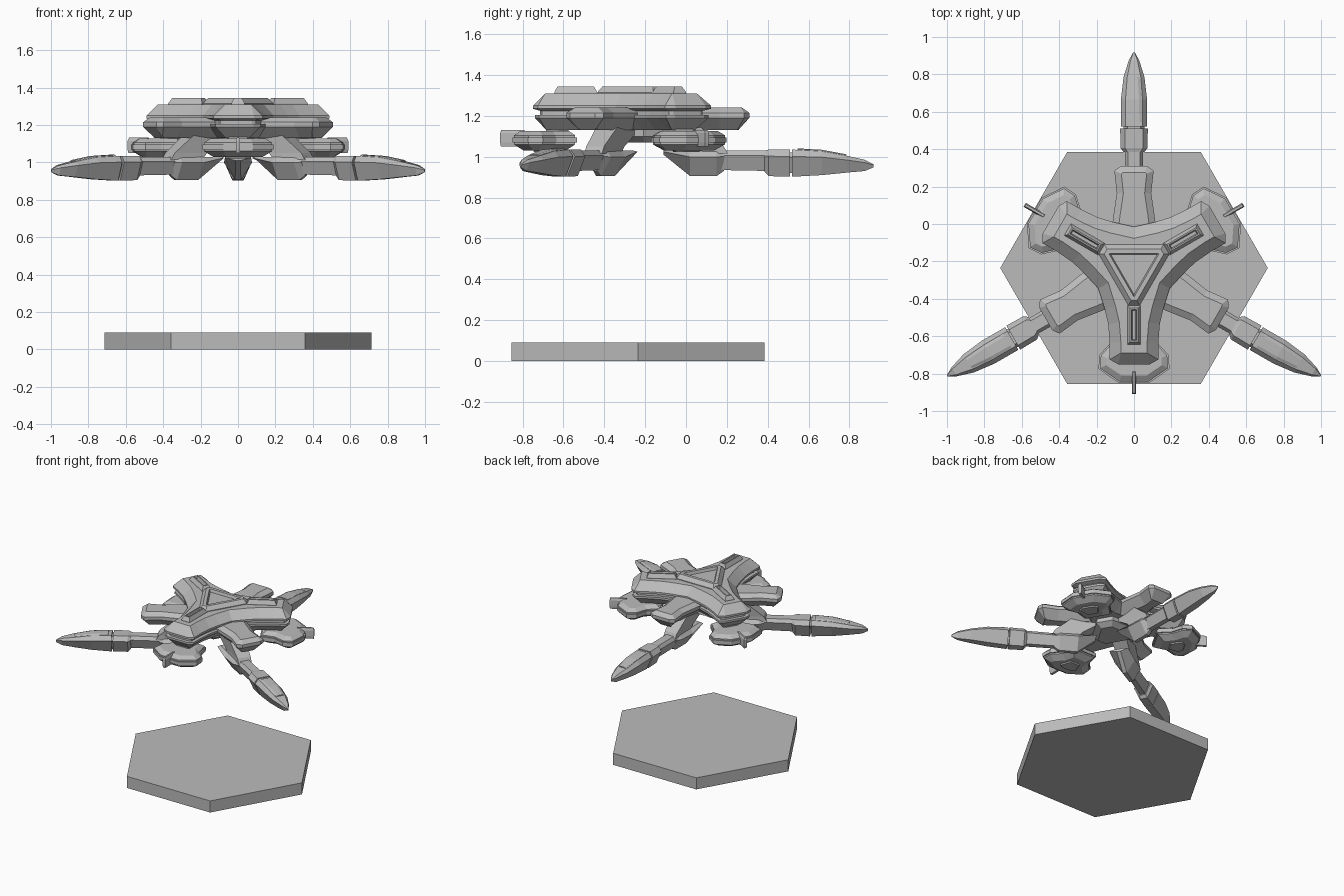
import bpy, bmesh
from math import radians
from mathutils import Matrix, Vector

if "Cube" in bpy.data.objects:
    bpy.data.objects.remove(bpy.data.objects["Cube"])

CENTRE = Matrix.Translation((0, -0.235, 0))
LOBES = {"front": 270, "left": 30, "right": 150}
ARMS = {"back": 90, "right": 210, "left": 330}

grey = bpy.data.materials.new("hull_grey")
grey.use_nodes = True
grey.diffuse_color = (0.5, 0.5, 0.5, 1)
grey.node_tree.nodes["Principled BSDF"].inputs["Base Color"].default_value = (0.5, 0.5, 0.5, 1)


def loft(name, rings):
    """Bridge rings of 3D points into a closed, flat-shaded mesh."""
    bm = bmesh.new()
    loops = [[bm.verts.new(p) for p in ring] for ring in rings]
    n = len(loops[0])
    for a, b in zip(loops, loops[1:]):
        for i in range(n):
            j = (i + 1) % n
            bm.faces.new((a[i], a[j], b[j], b[i]))
    bm.faces.new(loops[0][::-1])
    bm.faces.new(loops[-1])
    bmesh.ops.recalc_face_normals(bm, faces=bm.faces)
    mesh = bpy.data.meshes.new(name)
    bm.to_mesh(mesh)
    bm.free()
    mesh.materials.append(grey)
    return mesh


def place(name, mesh, angle=0):
    ob = bpy.data.objects.new(name, mesh)
    ob.matrix_world = CENTRE @ Matrix.Rotation(radians(angle), 4, "Z")
    bpy.context.collection.objects.link(ob)


def place_three(name, mesh, directions):
    for side, angle in directions.items():
        place(f"{side}_{name}", mesh, angle)


def inset(outline, d):
    """Move every edge of a counter-clockwise outline inward by d."""
    out = []
    for i, p in enumerate(outline):
        e1 = (p - outline[i - 1]).normalized()
        e2 = (outline[(i + 1) % len(outline)] - p).normalized()
        n1, n2 = Vector((-e1.y, e1.x)), Vector((-e2.y, e2.x))
        out.append(p + (n1 + n2) * d / (1 + n1.dot(n2)))
    return out


def slab(name, outline, levels):
    """Stack an outline at (height, inset) levels."""
    return loft(name, [[(p.x, p.y, z) for p in inset(outline, d)] for z, d in levels])


def mirrored(half):
    """Outline from its half at positive y, ordered from outer to inner."""
    return [Vector(p) for p in half] + [Vector((x, -y)) for x, y in reversed(half)]


def three_way(half, valley=None):
    """Outline with three lobes and an optional valley point between them."""
    pts = []
    for a in LOBES.values():
        lobe = [(x, -y) for x, y in reversed(half)] + half
        pts += [Matrix.Rotation(radians(a), 2) @ Vector(p) for p in lobe]
        if valley:
            pts.append(Matrix.Rotation(radians(a + 60), 2) @ Vector((valley, 0)))
    order = len(pts) // 3
    return pts[2 * order:] + pts[:2 * order]


def beam(name, sections, bottom=0.4):
    """Faceted beam from (distance, half width, top, bottom) sections."""
    rings = []
    for x, w, zt, zb in sections:
        shoulder = zt - 0.25 * (zt - zb)
        side = [(0.65 * w, zt), (w, shoulder), (bottom * w, zb)]
        rings.append([(x, y, z) for y, z in side] +
                     [(x, -y, z) for y, z in reversed(side)])
    return loft(name, rings)


# Hexagonal base
hexagon = [Matrix.Rotation(radians(60 * i), 2) @ Vector((0.715, 0)) for i in range(6)]
place("base", slab("base", hexagon, [(0, 0), (0.09, 0)]))

# Three-lobed upper hull
hull = three_way([(0.515, 0.085), (0.49, 0.13), (0.4, 0.13), (0.3, 0.138),
                  (0.218, 0.157)], 0.22)
place("upper_hull", slab("upper_hull", hull, [
    (1.13, 0.07), (1.19, 0.01), (1.205, 0.01), (1.205, 0.035), (1.225, 0.035),
    (1.235, 0), (1.25, 0), (1.295, 0.045), (1.31, 0.06)]))

# Raised frames with sunken floors on top of the hull
frame = [(1.3, 0), (1.315, 0), (1.343, 0.015), (1.343, 0.022), (1.318, 0.028)]
slot = mirrored([(0.41, 0.036), (0.2, 0.036)])
place_three("slot_frame", slab("slot_frame", slot, frame), LOBES)
panel = three_way([(0.2, 0.03)])
place("centre_frame", slab("centre_frame", panel, [
    (1.3, 0), (1.315, 0), (1.343, 0.025), (1.343, 0.048), (1.322, 0.055)]))

# Wings between the lobes
wing = mirrored([(0.545, 0.07), (0.52, 0.105), (0.4, 0.092), (0.28, 0.11), (0.04, 0.14)])
place_three("wing", slab("wing", wing, [
    (1.13, 0.06), (1.19, 0), (1.215, 0), (1.24, 0.035)]), ARMS)

# Hub under the hull
hub = three_way([(0.16, 0.06)])
place("hub", slab("hub", hub, [(1.07, 0.04), (1.1, 0), (1.15, 0)]))

# Pods below the lobes, each with a pylon, a belly plate and a nose fin
pod = mirrored([(0.615, 0.08), (0.54, 0.19), (0.465, 0.185), (0.4, 0.125), (0.3, 0.1)])
place_three("pod", slab("pod", pod, [
    (1.03, 0.055), (1.06, 0.008), (1.07, 0.008), (1.07, 0), (1.095, 0),
    (1.095, 0.008), (1.105, 0.008), (1.127, 0.04)]), LOBES)
pylon = mirrored([(0.45, 0.05), (0.34, 0.06)])
place_three("pod_pylon", slab("pod_pylon", pylon, [(1.11, 0), (1.15, 0)]), LOBES)
belly = mirrored([(0.52, 0.04), (0.49, 0.08), (0.4, 0.045)])
place_three("pod_belly", slab("pod_belly", belly, [(1.022, 0.012), (1.04, 0)]), LOBES)
fin = mirrored([(0.675, 0.012), (0.55, 0.012)])
place_three("pod_fin", slab("pod_fin", fin, [
    (1.05, 0.003), (1.07, 0), (1.115, 0), (1.132, 0.006)]), LOBES)

# Arms: root, neck, sleeve and tapering blade
place_three("arm_root", beam("arm_root", [
    (0.125, 0.07, 1.03, 1.01), (0.255, 0.075, 1.03, 0.905),
    (0.385, 0.07, 1.03, 0.905), (0.42, 0.05, 1.025, 0.93)], 0.2), ARMS)
place_three("arm_neck", beam("arm_neck", [
    (0.39, 0.048, 1.03, 0.935), (0.65, 0.048, 1.03, 0.93)]), ARMS)
place_three("arm_sleeve", beam("arm_sleeve", [
    (0.62, 0.055, 1.03, 0.925), (0.64, 0.072, 1.035, 0.905),
    (0.745, 0.074, 1.035, 0.902)]), ARMS)
place_three("arm_joint", beam("arm_joint", [
    (0.74, 0.055, 1.02, 0.92), (0.77, 0.055, 1.02, 0.92)]), ARMS)
place_three("arm_blade", beam("arm_blade", [
    (0.755, 0.07, 1.035, 0.902), (0.9, 0.07, 1.027, 0.91), (1.02, 0.056, 1.005, 0.922),
    (1.11, 0.028, 0.985, 0.93), (1.153, 0.004, 0.963, 0.948)]), ARMS)
place_three("blade_panel", beam("blade_panel", [
    (0.78, 0.044, 1.041, 1.02), (0.9, 0.042, 1.034, 1.01),
    (1.02, 0.03, 1.012, 0.99)], 1), ARMS)

# Slanted struts joining the arms to the hull
strut = [[(x, y, z) for x, y in ((a, w), (a, -w), (b, -w), (b, w))]
         for a, b, w, z in ((0.44, 0.25, 0.05, 1.015), (0.42, 0.22, 0.05, 1.05),
                            (0.3, 0.06, 0.06, 1.15))]
place_three("arm_strut", loft("arm_strut", strut), ARMS)
